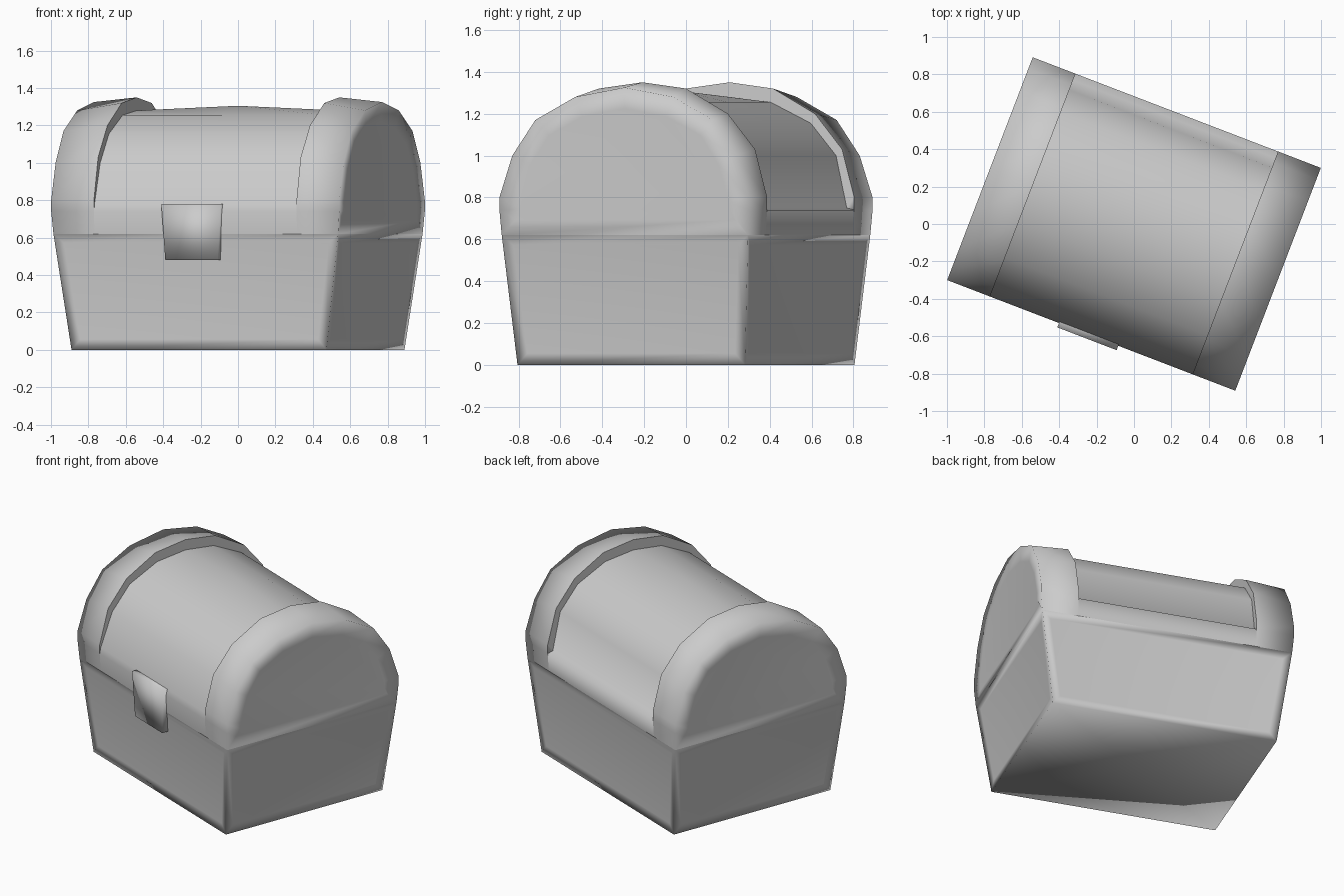
import bpy, bmesh, math
from mathutils import Matrix

if "Cube" in bpy.data.objects:
    bpy.data.objects.remove(bpy.data.objects["Cube"])

TURN = Matrix.Rotation(math.radians(-21), 4, "Z")

gray = bpy.data.materials.new("plain_gray")
gray.use_nodes = True
gray.diffuse_color = (0.6, 0.6, 0.6, 1)
gray.node_tree.nodes["Principled BSDF"].inputs["Base Color"].default_value = (0.6, 0.6, 0.6, 1)


def finish(name, bm):
    """Turn the part into place and make a smooth-shaded object of it."""
    bm.transform(TURN)
    bmesh.ops.recalc_face_normals(bm, faces=bm.faces)
    mesh = bpy.data.meshes.new(name)
    bm.to_mesh(mesh)
    bm.free()
    mesh.materials.append(gray)
    mesh.shade_smooth()
    obj = bpy.data.objects.new(name, mesh)
    bpy.context.collection.objects.link(obj)
    return obj


def loft(bm, rings, closed=False):
    """Skin neighbouring rings of points with quads."""
    rows = [[bm.verts.new(p) for p in ring] for ring in rings]
    count = len(rows[0])
    for a, b in zip(rows, rows[1:]):
        for i in range(count if closed else count - 1):
            j = (i + 1) % count
            bm.faces.new((a[i], a[j], b[j], b[i]))
    return rows


def arch(half):
    """Mirror a half profile, from the back foot over the top to the front foot."""
    return half + [(-y, z) for y, z in reversed(half[:-1])]


def rect(w, d, z):
    return [(-w, -d, z), (w, -d, z), (w, d, z), (-w, d, z)]


# Profiles of the lid as (depth, height)
SEAM = 0.62
foot = [(0.63, SEAM), (0.638, 0.74), (0.638, 0.80)]
band_inner = arch(foot + [(0.576, 1.03), (0.437, 1.2), (0.223, 1.32), (0, 1.35)])
band_outer = arch(foot + [(0.572, 1.0), (0.454, 1.17), (0.25, 1.28), (0, 1.325)])
barrel = arch(foot[:2] + [(0.60, 0.75), (0.545, 1.0), (0.415, 1.155), (0.21, 1.255), (0, 1.28)])
barrel[-3] = (-0.63, 0.78)
INNER, OUTER = 0.58, 0.825

# Tapered box with framed panels on its four sides
bm = bmesh.new()
rows = loft(bm, [rect(0.73, 0.582, 0), rect(0.815, 0.63, SEAM)], closed=True)
sides = list(bm.faces)
bottom = bm.faces.new(rows[0])
bmesh.ops.recalc_face_normals(bm, faces=bm.faces)
bmesh.ops.inset_individual(bm, faces=sides, thickness=0.075, depth=-0.006)
bmesh.ops.poke(bm, faces=[bottom])
finish("box", bm)

# Lid barrel, slightly bowed up in the middle
bm = bmesh.new()
crown = [(y, z + (0.025 if abs(y) < 0.1 else 0)) for y, z in barrel]
loft(bm, [[(x, y, z) for y, z in prof]
          for x, prof in ((-INNER, barrel), (0, crown), (INNER, barrel))])
finish("lid_barrel", bm)

# Raised end bands, each with a framed arched end panel and a step to the barrel
for side, label in ((1, "left"), (-1, "right")):
    bm = bmesh.new()
    rows = loft(bm, [[(side * INNER, y, z) for y, z in band_inner],
                     [(side * (OUTER if z > 0.7 else 0.815), y, z) for y, z in band_outer]])
    end = bm.faces.new(rows[1])
    bmesh.ops.recalc_face_normals(bm, faces=bm.faces)
    bmesh.ops.inset_individual(bm, faces=[end], thickness=0.1, depth=-0.006)
    finish(label + "_lid_band", bm)

    bm = bmesh.new()
    loft(bm, [[(side * INNER, y, z) for y, z in prof] for prof in (band_inner, barrel)])
    # the step faces the middle of the lid
    step = finish(label + "_band_step", bm)
    if step.data.polygons[0].normal.x * side > 0:
        step.data.flip_normals()

# Latch plate on the front
bm = bmesh.new()
bottom_ring = [(-0.165, -0.655, 0.48), (0.135, -0.655, 0.48), (0.135, -0.60, 0.48), (-0.165, -0.60, 0.48)]
top_ring = [(-0.185, -0.663, 0.78), (0.155, -0.663, 0.78), (0.155, -0.573, 0.78), (-0.185, -0.573, 0.78)]
rows = loft(bm, [bottom_ring, top_ring], closed=True)
bm.faces.new(rows[0])
bm.faces.new(rows[1])
finish("latch", bm)
